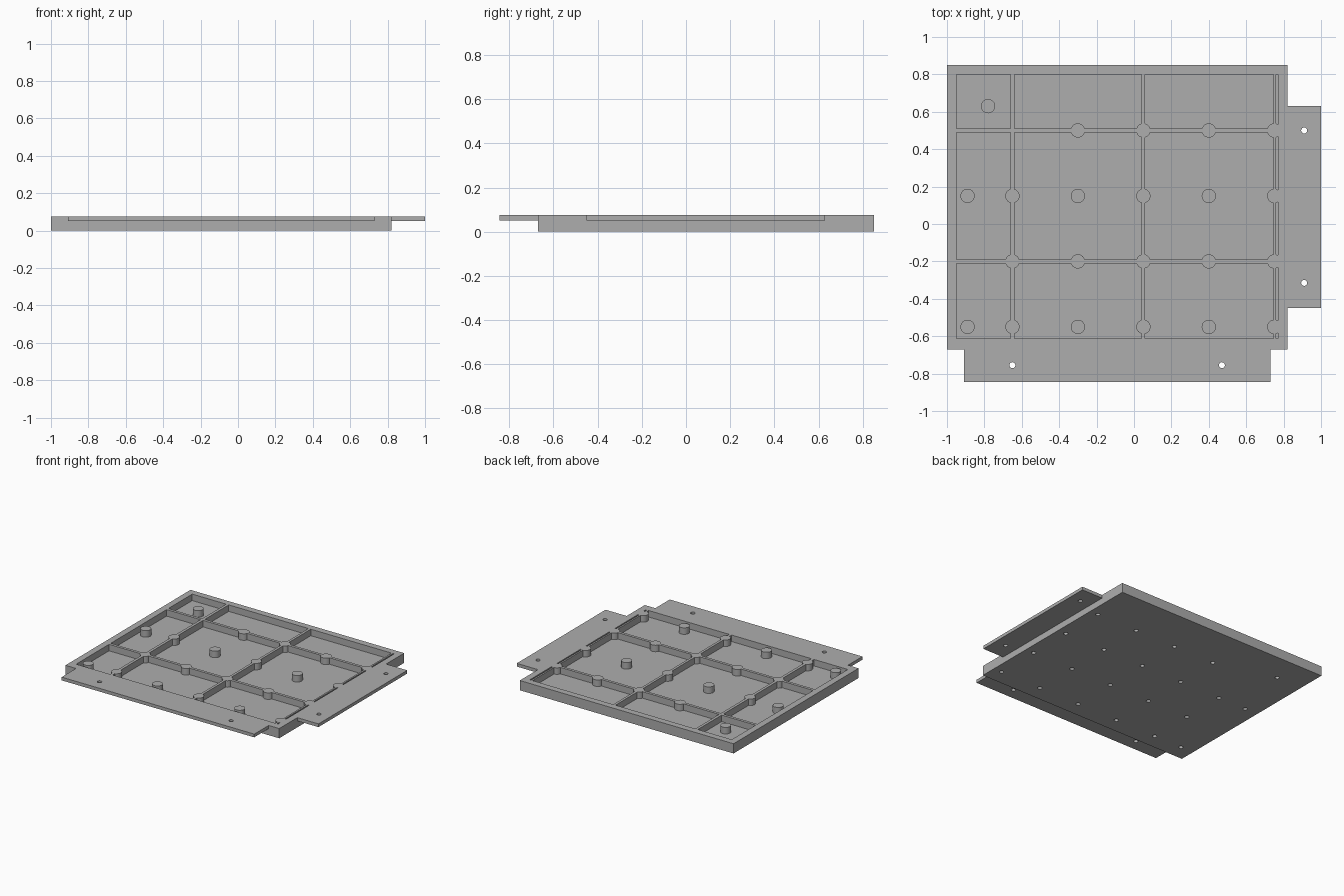
import bpy, bmesh
from mathutils import Matrix, Vector

cube = bpy.data.objects.get("Cube")
if cube:
    bpy.data.objects.remove(cube, do_unlink=True)

TOP, FLOOR = 0.075, 0.025
POST_R, HOLE_R = 0.038, 0.016

grey = bpy.data.materials.new("matte grey")
grey.use_nodes = True
grey.diffuse_color = (0.42, 0.42, 0.42, 1)
grey.node_tree.nodes["Principled BSDF"].inputs["Base Color"].default_value = (0.42, 0.42, 0.42, 1)


def make(name, boxes=(), cylinders=()):
    """One mesh object from boxes (x0,x1,y0,y1,z0,z1) and cylinders (x,y,r,z0,z1)."""
    bm = bmesh.new()
    for x0, x1, y0, y1, z0, z1 in boxes:
        m = Matrix.Translation(((x0 + x1) / 2, (y0 + y1) / 2, (z0 + z1) / 2))
        m = m @ Matrix.Diagonal((x1 - x0, y1 - y0, z1 - z0, 1))
        bmesh.ops.create_cube(bm, size=1, matrix=m)
    for x, y, r, z0, z1 in cylinders:
        bmesh.ops.create_cone(bm, cap_ends=True, segments=32, radius1=r, radius2=r,
                              depth=z1 - z0, matrix=Matrix.Translation((x, y, (z0 + z1) / 2)))
    mesh = bpy.data.meshes.new(name)
    bm.to_mesh(mesh)
    bm.free()
    mesh.materials.append(grey)
    ob = bpy.data.objects.new(name, mesh)
    bpy.context.collection.objects.link(ob)
    return ob


def combine(ob, tool, operation):
    """Apply a boolean and discard the tool."""
    mod = ob.modifiers.new("cut", 'BOOLEAN')
    mod.operation, mod.solver, mod.object = operation, 'EXACT', tool
    bpy.context.view_layer.update()
    result = bpy.data.meshes.new_from_object(ob.evaluated_get(bpy.context.evaluated_depsgraph_get()))
    ob.modifiers.clear()
    ob.data = result
    bpy.data.objects.remove(tool, do_unlink=True)


# Post centres: four rows plus one corner post
columns = [-0.89, -0.65, -0.3, 0.05, 0.4, 0.75]
posts = [(-0.78, 0.63)]
for y, first in ((0.5, 2), (0.15, 0), (-0.2, 1), (-0.55, 0)):
    posts += [(x, y) for x in columns[first:]]

# Pockets between the ribs, and the narrow slot beside the right wall
spans_x = [(-0.95, -0.661), (-0.639, 0.04), (0.06, 0.747)]
spans_y = [(-0.612, -0.212), (-0.19, 0.488), (0.51, 0.8)]
pockets = [(*sx, *sy, FLOOR, 0.1) for sx in spans_x for sy in spans_y]
pockets.append((0.76, 0.77, -0.612, 0.8, FLOOR, 0.1))
pocket_cutter = make("pocket_cutter", pockets)
combine(pocket_cutter, make("post_cutter", cylinders=[(x, y, POST_R, 0, 0.12) for x, y in posts]),
        'DIFFERENCE')

# Tray body with ribs and posts left standing
tray = make("ribbed_tray", [(-1, 0.82, -0.67, 0.85, 0, TOP)])
combine(tray, pocket_cutter, 'DIFFERENCE')

# Thin mounting flanges on the front and left sides
for box in ((-0.91, 0.73, -0.845, -0.65, 0.05, TOP), (0.8, 1, -0.45, 0.63, 0.05, TOP)):
    combine(tray, make("flange", [box]), 'UNION')

# Blind screw holes under the posts and through holes in the flanges
holes = [(x, y, HOLE_R, -0.02, 0.05) for x, y in posts]
holes += [(x, y, HOLE_R, 0.02, 0.1)
          for x, y in ((-0.65, -0.755), (0.47, -0.755), (0.91, 0.5), (0.91, -0.315))]
combine(tray, make("hole_cutter", cylinders=holes), 'DIFFERENCE')

# Smooth the round walls, keep edges crisp
bpy.ops.object.select_all(action='DESELECT')
tray.select_set(True)
bpy.context.view_layer.objects.active = tray
bpy.ops.object.shade_smooth_by_angle(angle=0.5)
